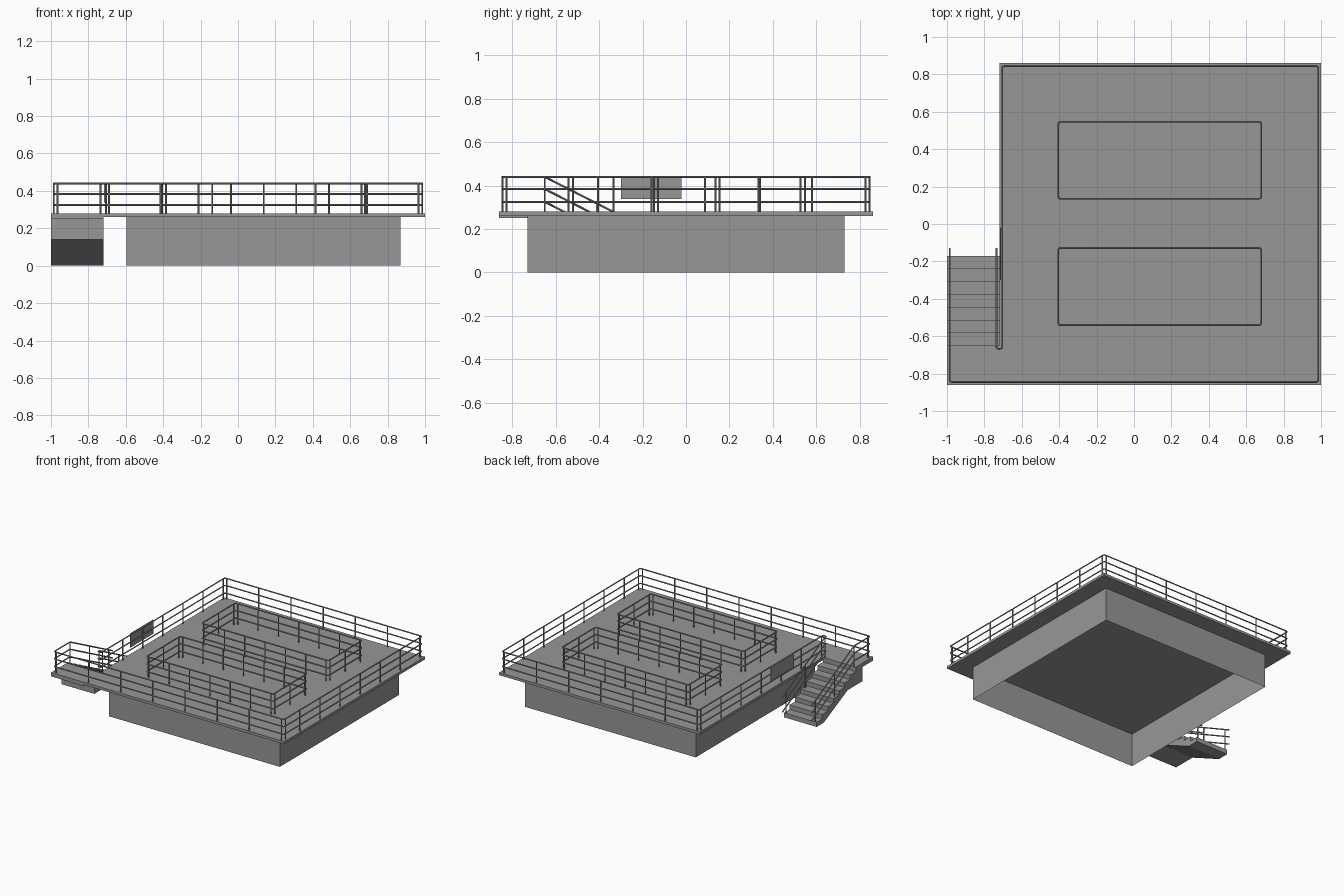
import bpy
import bmesh
from mathutils import Vector

cube = bpy.data.objects.get("Cube")
if cube:
    bpy.data.objects.remove(cube, do_unlink=True)


def material(name, value):
    m = bpy.data.materials.new(name)
    m.use_nodes = True
    colour = (value, value, value, 1)
    m.diffuse_color = colour
    m.node_tree.nodes["Principled BSDF"].inputs["Base Color"].default_value = colour
    return m


GREY = material("concrete grey", 0.31)

DECK_Z = 0.28
RAIL_Z = (0.325, 0.384, 0.44)
R = 0.005


def add_object(name, bm, mat=GREY):
    bmesh.ops.recalc_face_normals(bm, faces=bm.faces)
    mesh = bpy.data.meshes.new(name)
    bm.to_mesh(mesh)
    bm.free()
    mesh.materials.append(mat)
    obj = bpy.data.objects.new(name, mesh)
    bpy.context.scene.collection.objects.link(obj)
    return obj


def box(name, lo, hi, open_ends=False):
    bm = bmesh.new()
    bmesh.ops.create_cube(bm, size=1)
    for v in bm.verts:
        v.co = [l + (c + 0.5) * (h - l) for l, c, h in zip(lo, v.co, hi)]
    if open_ends:
        ends = [f for f in bm.faces if abs(f.normal.z) > 0.5]
        bmesh.ops.delete(bm, geom=ends, context="FACES_ONLY")
    return add_object(name, bm)


def prism(name, profile, x0, x1):
    """Extrude a (y, z) outline from x0 to x1."""
    bm = bmesh.new()
    face = bm.faces.new([bm.verts.new((x0, y, z)) for y, z in profile])
    out = bmesh.ops.extrude_face_region(bm, geom=[face])["geom"]
    moved = [v for v in out if isinstance(v, bmesh.types.BMVert)]
    bmesh.ops.translate(bm, verts=moved, vec=(x1 - x0, 0, 0))
    return add_object(name, bm)


def rounded(points, closed, radius=0.012):
    """Cut every corner of a path with a short two-step bend."""
    pts = [Vector(p) for p in points]
    path = []
    for i, p in enumerate(pts):
        if not closed and i in (0, len(pts) - 1):
            path.append(p)
            continue
        a = p + (pts[i - 1] - p).normalized() * radius
        b = p + (pts[(i + 1) % len(pts)] - p).normalized() * radius
        path += [a, (a + b) / 4 + p / 2, b]
    return path


def tubes(name, paths, closed=False):
    """Sweep a round bar along each path, as one mesh object."""
    curve = bpy.data.curves.new(name, "CURVE")
    curve.dimensions = "3D"
    curve.bevel_depth = R
    curve.bevel_resolution = 1
    curve.use_fill_caps = True
    for path in paths:
        spline = curve.splines.new("POLY")
        spline.points.add(len(path) - 1)
        for point, co in zip(spline.points, path):
            point.co = (*co, 1)
        spline.use_cyclic_u = closed
    curve.materials.append(GREY)
    obj = bpy.data.objects.new(name, curve)
    bpy.context.scene.collection.objects.link(obj)
    bpy.ops.object.select_all(action="DESELECT")
    obj.select_set(True)
    bpy.context.view_layer.objects.active = obj
    bpy.ops.object.convert(target="MESH")
    bpy.ops.object.shade_smooth_by_angle()


def rails(name, points, closed=False):
    """Three parallel bars; points are (x, y, drop below deck level)."""
    tubes(name, [rounded([(x, y, z - d) for x, y, d in points], closed)
                 for z in RAIL_Z], closed)


def posts(name, spots):
    """Uprights at (x, y, foot height, top height)."""
    tubes(name, [[(x, y, z0), (x, y, z1)] for x, y, z0, z1 in spots])


def deck_posts(name, spots):
    posts(name, [(x, y, DECK_Z, RAIL_Z[2]) for x, y in spots])


def spread(a, b, n):
    return [a + (b - a) * i / n for i in range(n + 1)]


# Hollow base, open underneath, and the slab on top
box("base_walls", (-0.595, -0.73, 0), (0.87, 0.73, 0.26), open_ends=True)
box("deck", (-0.72, -0.86, 0.26), (1, 0.86, DECK_Z))
box("landing", (-1, -0.86, 0.25), (-0.72, -0.65, DECK_Z))

# Stair flight with a sloping soffit
STEPS = 7
TOP_Y, FOOT_Y = -0.65, -0.17
going, rise = (TOP_Y - FOOT_Y) / STEPS, DECK_Z / (STEPS + 1)
outline = [(FOOT_Y, 0)]
for i in range(STEPS):
    z = rise * (i + 1)
    outline += [(FOOT_Y + going * i, z), (FOOT_Y + going * (i + 1), z)]
outline += [(TOP_Y, 0.25), (-0.73, 0.25), (-0.73, 0.14), (-0.55, 0.14), (-0.26, 0)]
prism("stairs", outline, -1, -0.72)

# Outer railing: one run round the deck, with both ends going down the stairs
E, L, Y, IN = 0.985, -0.705, 0.845, 0.02
S = -0.735
SLOPE = rise / -going
END_Y = -0.13
end_drop = (END_Y - TOP_Y) * SLOPE
rails("outer_railing", [
    (S, END_Y, end_drop), (S, TOP_Y, 0), (S, -0.668, 0), (L, -0.668, 0),
    (L, Y, 0), (E, Y, 0), (E, -Y, 0), (-E, -Y, 0),
    (-E, TOP_Y, 0), (-E, END_Y, end_drop)])

side_y = spread(Y - IN, TOP_Y, 6)
front_x = spread(-E + IN, E - IN, 7)
deck_posts("outer_posts",
           [(x, -Y) for x in front_x]
           + [(x, Y) for x in front_x[1:]]
           + [(L, y) for y in side_y]
           + [(E, y) for y in side_y + [-Y + IN]]
           + [(-E, -Y + IN), (-E, TOP_Y), (S, TOP_Y)])

stair_spots = []
for x in (-E, S):
    for y, foot in ((FOOT_Y - 0.005, 0), (-0.41, rise * 4)):
        stair_spots.append((x, y, foot, RAIL_Z[2] - (y - TOP_Y) * SLOPE))
posts("stair_posts", stair_spots)

# Two inner railed enclosures
X0, X1 = -0.405, 0.68
for side, y0, y1 in (("back", 0.135, 0.547), ("front", -0.54, -0.128)):
    rails(side + "_enclosure_railing",
          [(X0, y0, 0), (X1, y0, 0), (X1, y1, 0), (X0, y1, 0)], closed=True)
    xs = spread(X0 + IN, X1 - IN, 6)
    ys = spread(y0 + IN, y1 - IN, 2)
    deck_posts(side + "_enclosure_posts",
               [(x, y) for x in xs for y in (y0, y1)]
               + [(x, y) for y in ys for x in (X0, X1)])

# Flat sign plate hung on the stair-side railing
box("sign_plate", (-0.716, -0.3, 0.337), (-0.711, -0.02, 0.444))
